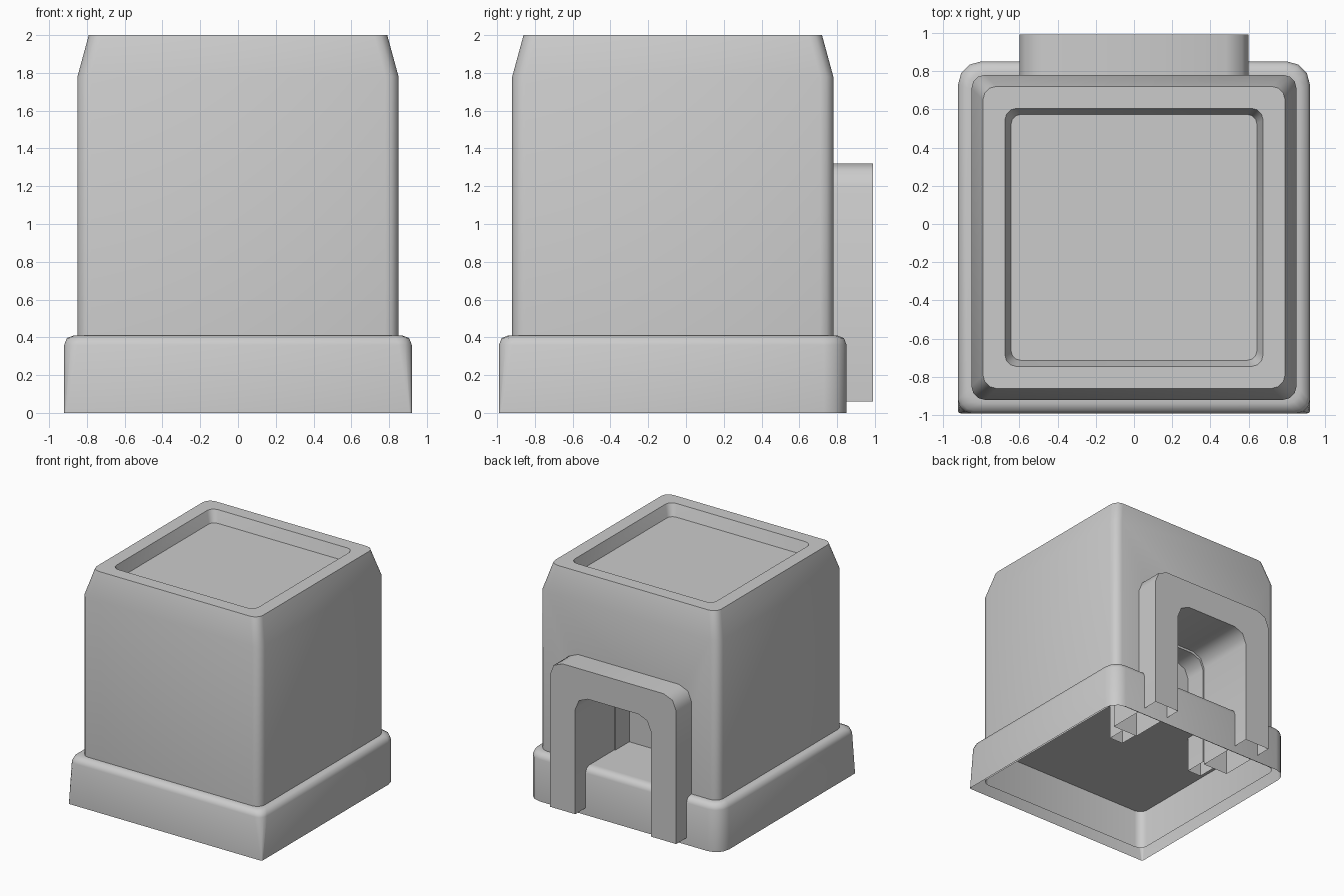
import bpy, bmesh, math

if "Cube" in bpy.data.objects:
    bpy.data.objects.remove(bpy.data.objects["Cube"])

CY = -0.07  # centre of the housing in y


def make_object(name, bm):
    bmesh.ops.recalc_face_normals(bm, faces=bm.faces)
    mesh = bpy.data.meshes.new(name)
    bm.to_mesh(mesh)
    bm.free()
    ob = bpy.data.objects.new(name, mesh)
    bpy.context.collection.objects.link(ob)
    return ob


def activate(ob):
    bpy.ops.object.select_all(action='DESELECT')
    ob.select_set(True)
    bpy.context.view_layer.objects.active = ob


def smooth(ob, angle=32):
    activate(ob)
    bpy.ops.object.shade_smooth_by_angle(angle=math.radians(angle))


def square_ring(half, z, r_front, r_back, segs=3):
    """Rounded square with separate front and back corner radii."""
    pts = []
    for i, (sx, sy) in enumerate([(1, 1), (-1, 1), (-1, -1), (1, -1)]):
        r = r_back if sy > 0 else r_front
        for k in range(segs + 1):
            a = math.pi / 2 * (i + k / segs)
            pts.append((sx * (half - r) + r * math.cos(a),
                        CY + sy * (half - r) + r * math.sin(a), z))
    return pts


def loft(name, rings, caps=True):
    bm = bmesh.new()
    loops = [[bm.verts.new(p) for p in ring] for ring in rings]
    n = len(loops[0])
    for a, b in zip(loops, loops[1:]):
        for i in range(n):
            j = (i + 1) % n
            bm.faces.new((a[i], a[j], b[j], b[i]))
    if caps:
        bm.faces.new(loops[0])
        bm.faces.new(loops[-1])
    return make_object(name, bm)


def door_outline(hw, z0, z1, r, segs=2):
    """Arch line from left foot to right foot."""
    pts = [(-hw, z0)]
    for cx, start in ((-hw + r, math.pi), (hw - r, math.pi / 2)):
        for k in range(segs + 1):
            a = start - math.pi / 2 * k / segs
            pts.append((cx + r * math.cos(a), z1 - r + r * math.sin(a)))
    return pts + [(hw, z0)]


def extrude_y(name, pts, y0, y1, open_feet=()):
    """Prism along y; sides whose index is in open_feet are left out."""
    bm = bmesh.new()
    a = [bm.verts.new((x, y0, z)) for x, z in pts]
    b = [bm.verts.new((x, y1, z)) for x, z in pts]
    n = len(pts)
    bm.faces.new(a)
    bm.faces.new(b)
    for i in range(n):
        if i not in open_feet:
            j = (i + 1) % n
            bm.faces.new((a[i], a[j], b[j], b[i]))
    return make_object(name, bm)


def arch(name, outer, inner, z0, y0, y1):
    o = door_outline(outer[0], z0, outer[1], 0.12)
    i = door_outline(inner[0], z0, inner[1], 0.12)[::-1]
    ob = extrude_y(name, o + i, y0, y1, (len(o) - 1, len(o) + len(i) - 1))
    smooth(ob, 50)


# Open skirt around the foot with a rounded shoulder
base = loft("base", [
    square_ring(0.92, 0.00, 0.012, 0.12),
    square_ring(0.92, 0.36, 0.07, 0.12),
    square_ring(0.906, 0.396, 0.07, 0.11),
    square_ring(0.87, 0.41, 0.07, 0.09),
    square_ring(0.845, 0.41, 0.07, 0.07),
], caps=False)
smooth(base, 55)

# Lower end of the housing wall, open underneath
lower = loft("lower_wall", [
    square_ring(0.85, 0.05, 0.07, 0.07),
    square_ring(0.85, 0.39, 0.07, 0.07),
], caps=False)
smooth(lower)

# Main housing with tapered top and recessed lid
body = loft("body", [
    square_ring(0.85, 0.39, 0.07, 0.07),
    square_ring(0.85, 1.78, 0.07, 0.07),
    square_ring(0.79, 2.00, 0.07, 0.07),
    square_ring(0.675, 2.00, 0.06, 0.06),
    square_ring(0.643, 1.90, 0.05, 0.05),
])

# Doorway niche cut into the back of the housing
cutter = extrude_y("niche_cutter", door_outline(0.42, 0.41, 1.13, 0.12), 0.27, 1.1)
cutter.hide_render = True
mod = body.modifiers.new("niche", 'BOOLEAN')
mod.operation = 'DIFFERENCE'
mod.solver = 'EXACT'
mod.object = cutter
activate(body)
bpy.ops.object.modifier_apply(modifier=mod.name)
bpy.data.objects.remove(cutter, do_unlink=True)
smooth(body)

# Arched frame lining the doorway, and a slimmer one deeper inside
arch("door_frame", (0.6, 1.32), (0.36, 1.08), 0.06, 0.46, 0.99)
arch("inner_door_frame", (0.48, 1.2), (0.35, 1.06), 0.08, 0.27, 0.46)
